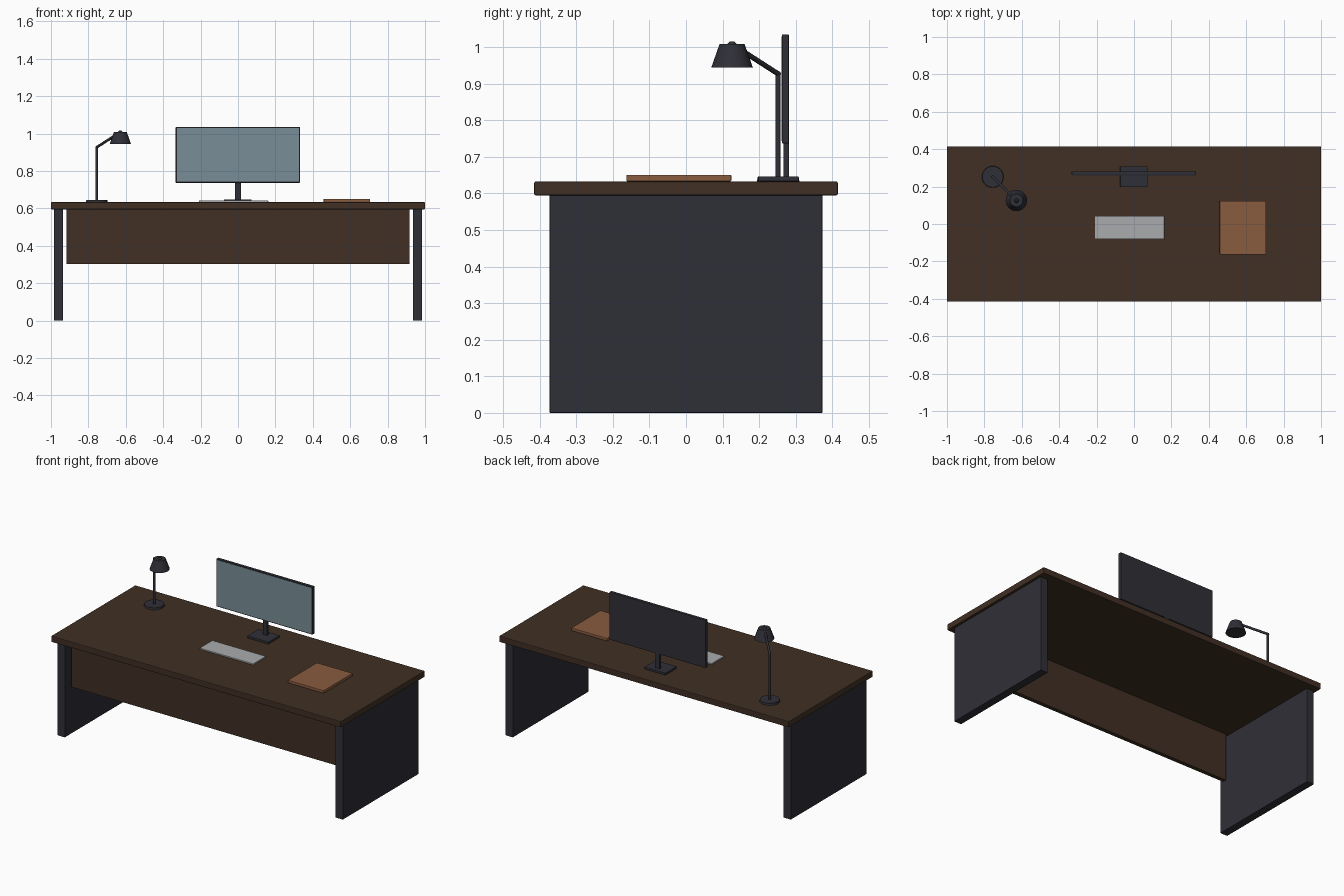
import bpy
from mathutils import Vector

cube = bpy.data.objects.get("Cube")
if cube:
    bpy.data.objects.remove(cube, do_unlink=True)


def material(name, r, g, b):
    m = bpy.data.materials.new(name)
    m.use_nodes = True
    m.diffuse_color = (r, g, b, 1)
    m.node_tree.nodes["Principled BSDF"].inputs["Base Color"].default_value = (r, g, b, 1)
    return m


WOOD = material("dark_walnut", 0.052, 0.029, 0.017)
METAL = material("charcoal", 0.028, 0.028, 0.038)
SCREEN = material("screen_blue_grey", 0.19, 0.27, 0.31)
SILVER = material("silver_grey", 0.40, 0.41, 0.42)
LEATHER = material("tan_leather", 0.25, 0.106, 0.05)


def box(name, x, y, z, mat, bevel=0.0):
    """Box spanning the given (low, high) ranges."""
    spans = (x, y, z)
    bpy.ops.mesh.primitive_cube_add(size=1, location=[(a + b) / 2 for a, b in spans])
    o = bpy.context.object
    o.name = name
    o.scale = [b - a for a, b in spans]
    bpy.ops.object.transform_apply(location=False, rotation=False, scale=True)
    o.data.materials.append(mat)
    if bevel:
        mod = o.modifiers.new("soft_edges", "BEVEL")
        mod.width = bevel
        mod.segments = 2
    return o


def rod(name, start, end, r1, r2, mat, sides=24):
    """Round bar or cone between two points."""
    start, end = Vector(start), Vector(end)
    d = end - start
    bpy.ops.mesh.primitive_cone_add(vertices=sides, radius1=r1, radius2=r2,
                                    depth=d.length, location=(start + end) / 2)
    o = bpy.context.object
    o.name = name
    o.rotation_euler = d.to_track_quat("Z", "Y").to_euler()
    o.data.materials.append(mat)
    bpy.ops.object.shade_smooth_by_angle()
    return o


TOP = 0.633

# Desk
box("desktop", (-1, 1), (-0.415, 0.415), (0.595, TOP), WOOD, 0.004)
for side, s in (("left", 1), ("right", -1)):
    box(side + "_leg_panel", sorted((s * 0.935, s * 0.985)), (-0.373, 0.373), (0, 0.595), METAL, 0.002)
box("modesty_panel", (-0.918, 0.918), (-0.33, -0.305), (0.303, 0.595), WOOD)

# Monitor
box("monitor_base", (-0.074, 0.072), (0.197, 0.308), (TOP, 0.647), METAL, 0.002)
box("monitor_stand", (-0.015, 0.015), (0.266, 0.281), (0.645, 0.76), METAL)
box("monitor_body", (-0.333, 0.331), (0.262, 0.281), (0.737, 1.035), METAL, 0.002)
box("monitor_screen", (-0.327, 0.325), (0.2605, 0.263), (0.743, 1.029), SCREEN)

# Desk items
box("keyboard", (-0.208, 0.162), (-0.081, 0.044), (TOP, 0.642), SILVER, 0.002)
box("leather_folder", (0.458, 0.706), (-0.163, 0.124), (TOP, 0.651), LEATHER, 0.003)

# Lamp
px, py = -0.755, 0.252
sx, sy = -0.629, 0.126
elbow = (px, py, 0.927)
rod("lamp_base", (px, py, TOP), (px, py, 0.645), 0.058, 0.056, METAL, 32)
rod("lamp_post", (px, py, 0.64), elbow, 0.007, 0.007, METAL, 16)
rod("lamp_arm", elbow, (sx, sy, 1.008), 0.007, 0.007, METAL, 16)
bpy.ops.mesh.primitive_uv_sphere_add(segments=16, ring_count=8, radius=0.0075, location=elbow)
joint = bpy.context.object
joint.name = "lamp_elbow"
joint.data.materials.append(METAL)
bpy.ops.object.shade_smooth()
rod("lamp_shade", (sx, sy, 0.944), (sx, sy, 1.009), 0.057, 0.034, METAL, 32)
rod("lamp_cap", (sx, sy, 1.008), (sx, sy, 1.016), 0.014, 0.006, METAL, 16)
